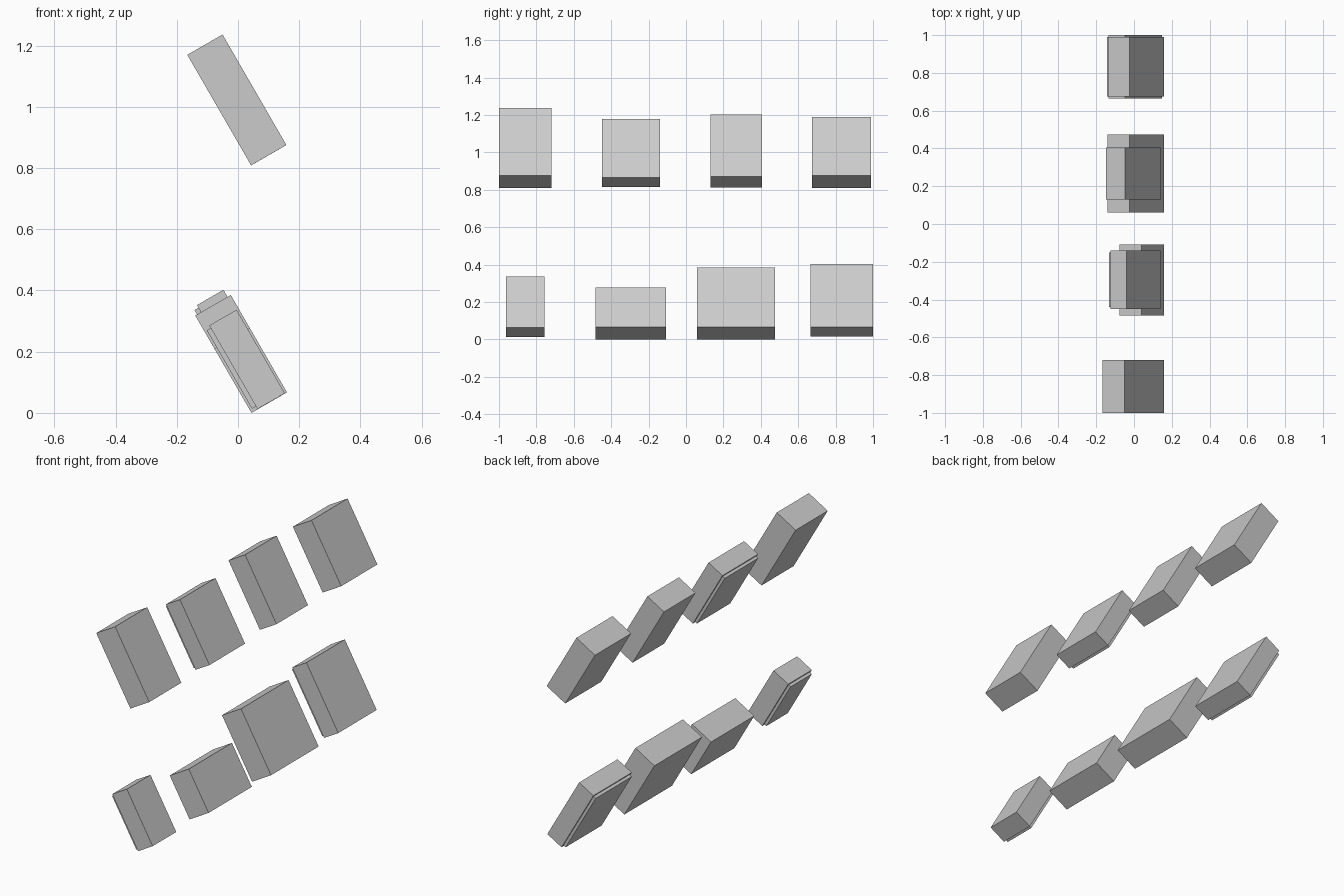
import bpy
from math import radians
from mathutils import Vector, Matrix

cube = bpy.data.objects.get("Cube")
if cube:
    bpy.data.objects.remove(cube, do_unlink=True)

grey = bpy.data.materials.new("plain grey")
grey.use_nodes = True
colour = (0.6, 0.6, 0.6, 1)
grey.diffuse_color = colour
grey.node_tree.nodes["Principled BSDF"].inputs["Base Color"].default_value = colour

TILT = Matrix.Rotation(radians(-30), 4, 'Y')
OUT = TILT @ Vector((1, 0, 0))      # across the slab thickness
UP = TILT @ Vector((0, 0, 1))       # along the slab height


def slab(name, centre, size):
    """Flat box leaning back by the shared tilt."""
    bpy.ops.mesh.primitive_cube_add(size=1, location=centre)
    ob = bpy.context.object
    ob.name = name
    ob.scale = size
    ob.rotation_euler = (0, radians(-30), 0)
    ob.data.materials.append(grey)


def panel(name, y0, y1, x, z, top, thick, plated):
    """Leaning panel given by its lower outer edge (x, z) and top height."""
    width, length = y1 - y0, (top - z) / UP.z
    edge = Vector((x, (y0 + y1) / 2, z))
    mid = edge + UP * length / 2
    slab(name, mid - OUT * thick / 2, (thick, width, length))
    # Smaller backing plate behind the thinner panels
    if plated:
        plate, rim = 0.015, 0.01
        slab(name + "_backing", mid - OUT * (thick + plate / 2),
             (plate, width - 2 * rim, length - 2 * rim))


# y start, y end, lower edge x, lower edge z, top z, thickness, backing plate
upper = [
    (-1.0, -0.72, 0.158, 0.875, 1.236, 0.133, False),
    (-0.45, -0.14, 0.141, 0.865, 1.178, 0.098, True),
    (0.13, 0.405, 0.144, 0.87, 1.202, 0.117, False),
    (0.675, 0.99, 0.158, 0.875, 1.19, 0.131, False),
]
lower = [
    (-0.963, -0.757, 0.153, 0.064, 0.337, 0.103, True),
    (-0.485, -0.108, 0.16, 0.067, 0.277, 0.134, False),
    (0.06, 0.475, 0.16, 0.067, 0.385, 0.134, False),
    (0.665, 1.0, 0.147, 0.065, 0.402, 0.1, True),
]
for row, panels in (("upper", upper), ("lower", lower)):
    for i, spec in enumerate(panels, 1):
        panel(f"{row}_panel_{i}", *spec)
